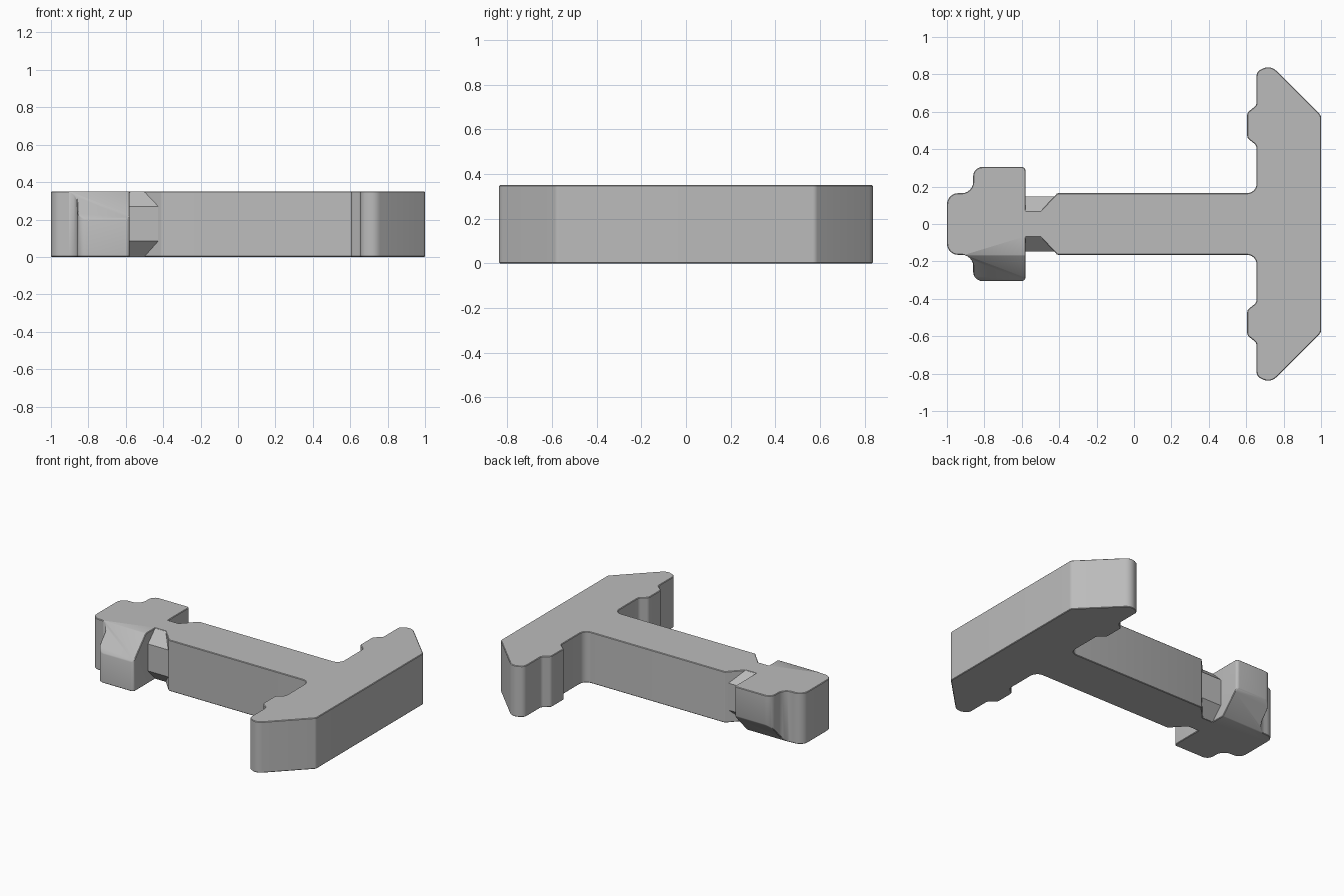
import bpy, bmesh, math
from mathutils import Vector

H = 0.35

cube = bpy.data.objects.get("Cube")
if cube:
    bpy.data.objects.remove(cube, do_unlink=True)

grey = bpy.data.materials.new("plain grey")
grey.use_nodes = True
grey.diffuse_color = (0.5, 0.5, 0.5, 1)
grey.node_tree.nodes["Principled BSDF"].inputs["Base Color"].default_value = (0.5, 0.5, 0.5, 1)


def rounded(points, steps=6):
    """Closed outline with every corner (x, y, radius) filleted."""
    out = []
    for i, (x, y, r) in enumerate(points):
        p = Vector((x, y))
        if r == 0:
            out.append(p)
            continue
        a = (Vector(points[i - 1][:2]) - p).normalized()
        b = (Vector(points[(i + 1) % len(points)][:2]) - p).normalized()
        half = a.angle(b) / 2
        centre = p + (a + b).normalized() * (r / math.sin(half))
        start = p + a * (r / math.tan(half)) - centre
        end = p + b * (r / math.tan(half)) - centre
        sweep = start.angle_signed(end)
        for k in range(steps + 1):
            t = -sweep * k / steps
            c, s = math.cos(t), math.sin(t)
            out.append(centre + Vector((start.x * c - start.y * s, start.x * s + start.y * c)))
    return out


def prism(name, base, offset):
    """Extrude a closed 3D outline by an offset."""
    bm = bmesh.new()
    face = bm.faces.new([bm.verts.new(p) for p in base])
    top = bmesh.ops.extrude_face_region(bm, geom=[face])
    bmesh.ops.translate(bm, vec=offset, verts=[v for v in top["geom"] if isinstance(v, bmesh.types.BMVert)])
    bmesh.ops.recalc_face_normals(bm, faces=bm.faces)
    mesh = bpy.data.meshes.new(name)
    bm.to_mesh(mesh)
    bm.free()
    mesh.materials.append(grey)
    obj = bpy.data.objects.new(name, mesh)
    bpy.context.collection.objects.link(obj)
    return obj


# T-shaped body with a winged head: half outline, mirrored over the long axis
half = [(1.0, .58, .03), (.73, .85, .06), (.655, .815, .04), (.655, .635, .03),
        (.605, .595, .03), (.605, .46, .03), (.655, .42, .03), (.655, .165, .05),
        (-.41, .165, 0), (-.5, .07, 0), (-.58, .07, 0), (-.58, .305, .02),
        (-.86, .305, .05), (-.86, .165, .06), (-1.0, .165, .06)]
outline = half + [(x, -y, r) for x, y, r in reversed(half)]
body = prism("body", [(p.x, p.y, 0) for p in rounded(outline)], (0, 0, H))

# Sloped cuts: top of the right wing, underside of the left wing
for name, side in (("right_wing_cutter", -1), ("left_wing_cutter", 1)):
    section = [(.168, H), (.308, .2), (.5, .2), (.5, .5), (.168, .5)]
    base = [(-1.1, side * y, z if side < 0 else H - z) for y, z in section]
    cutter = prism(name, base, (.58, 0, 0))
    cutter.hide_render = True
    cutter.hide_set(True)
    cut = body.modifiers.new(name, 'BOOLEAN')
    cut.operation = 'DIFFERENCE'
    cut.solver = 'EXACT'
    cut.object = cutter

# Narrow chamfer around the sharp edges
bevel = body.modifiers.new("edge_chamfer", 'BEVEL')
bevel.width = .011
bevel.segments = 1
bevel.limit_method = 'ANGLE'
bevel.angle_limit = math.radians(35)

# Eight-sided neck between head and stem
side = [(.07, H - .002), (.148, .27), (.148, .085), (.07, .002)]
ring = side + [(-y, z) for y, z in reversed(side)]
neck = prism("neck", [(-.6, y, z) for y, z in ring], (.172, 0, 0))

bpy.ops.object.select_all(action='DESELECT')
body.select_set(True)
bpy.context.view_layer.objects.active = body
for mod in [m.name for m in body.modifiers]:
    bpy.ops.object.modifier_apply(modifier=mod)
bpy.ops.object.shade_smooth_by_angle(angle=math.radians(30))
